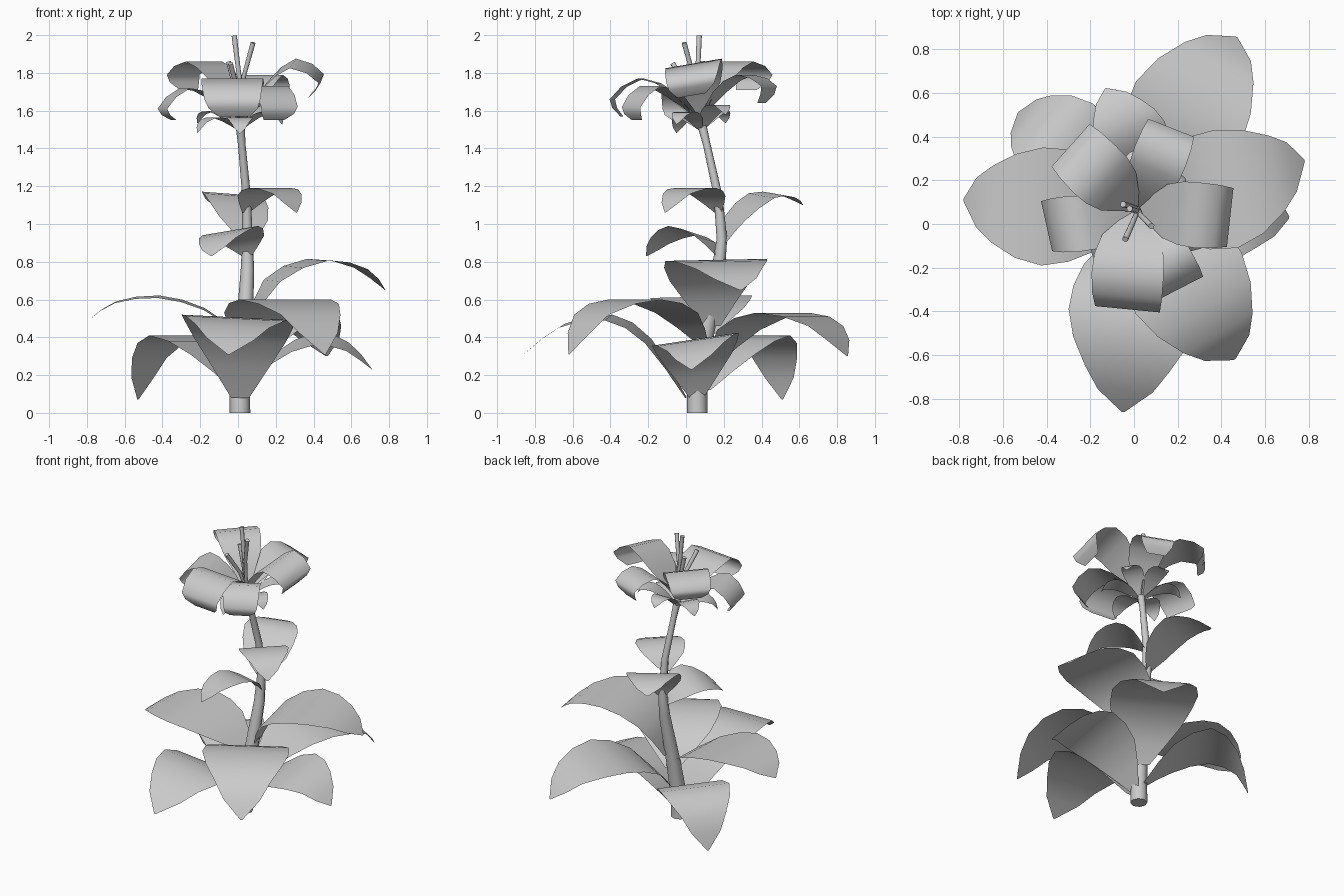
import bpy
import math
from mathutils import Vector

cube = bpy.data.objects.get("Cube")
if cube:
    bpy.data.objects.remove(cube)

grey = bpy.data.materials.new("plain_grey")
grey.use_nodes = True
COLOUR = (0.6, 0.6, 0.6, 1)
grey.diffuse_color = COLOUR
grey.node_tree.nodes["Principled BSDF"].inputs["Base Color"].default_value = COLOUR

# Relative widths from root to tip, two rows per path span
LEAF = [.16, .5, .8, .95, 1, .88, .65, .42, .02]
PETAL = [.12, .46, .82, .97, 1, .97, .9, .8, .5]


def smooth_path(points):
    """Points of the path plus a rounded midpoint in each span."""
    p = [Vector(q) for q in points]
    p = [2 * p[0] - p[1]] + p + [2 * p[-1] - p[-2]]
    rows = []
    for a, b, c, d in zip(p, p[1:], p[2:], p[3:]):
        rows += [b, (9 * (b + c) - a - d) / 16]
    return rows + [p[-2]]


def blade(name, points, width, profile, roll=0):
    """Thin arched strip, flat across, whose width follows the profile."""
    rows = smooth_path(points)
    d = rows[-1] - rows[0]
    side = Vector((d.y, -d.x, 0)).normalized()
    side.z = roll
    verts = []
    for centre, w in zip(rows, profile):
        half = side * w * width / 2
        verts += [centre - half, centre + half]
    faces = [(i, i + 1, i + 3, i + 2) for i in range(0, len(verts) - 2, 2)]
    mesh = bpy.data.meshes.new(name)
    mesh.from_pydata(verts, [], faces)
    mesh.shade_smooth()
    mesh.materials.append(grey)
    bpy.context.collection.objects.link(bpy.data.objects.new(name, mesh))


def tube(name, points, radii):
    """Round rod along a path with a radius at each point."""
    curve = bpy.data.curves.new(name, "CURVE")
    curve.dimensions = "3D"
    curve.bevel_depth = 1
    curve.bevel_resolution = 2
    curve.use_fill_caps = True
    spline = curve.splines.new("POLY")
    spline.points.add(len(points) - 1)
    for pt, co, r in zip(spline.points, points, radii):
        pt.co = (*co, 1)
        pt.radius = r
    curve.materials.append(grey)
    bpy.context.collection.objects.link(bpy.data.objects.new(name, curve))


# Stem
tube("stem",
     [(.01, .06, 0), (.01, .06, .12), (.03, .1, .4), (.05, .17, .75),
      (.05, .19, .92), (.045, .17, 1.15), (.02, .11, 1.42), (.01, .08, 1.54)],
     [.055, .054, .046, .036, .028, .023, .02, .025])

# Large lower leaves: root, rise, crest, outer bend and drooping tip
blade("front_leaf",
      [(.01, 0, .08), (.01, -.2, .38), (0, -.41, .505), (-.03, -.66, .46), (-.05, -.86, .31)],
      .6, LEAF, .05)
blade("left_low_leaf",
      [(.04, .06, .08), (.19, .06, .29), (.4, .05, .39), (.58, .05, .35), (.71, .03, .23)],
      .46, LEAF, -.15)
blade("back_right_leaf",
      [(0, .1, .12), (-.14, .22, .31), (-.33, .37, .41), (-.47, .47, .29), (-.53, .51, .07)],
      .46, LEAF)
blade("back_left_leaf",
      [(.04, .13, .24), (.13, .28, .44), (.25, .51, .53), (.39, .74, .46), (.47, .855, .3)],
      .56, LEAF)
blade("right_leaf",
      [(.02, .1, .41), (-.18, .09, .55), (-.42, .08, .615), (-.65, .09, .585), (-.78, .11, .5)],
      .54, LEAF, .025)
blade("front_left_leaf",
      [(.04, .1, .35), (.12, -.05, .53), (.25, -.27, .6), (.385, -.5, .52), (.46, -.62, .31)],
      .56, LEAF)
blade("left_high_leaf",
      [(.05, .14, .46), (.18, .13, .7), (.42, .16, .81), (.65, .23, .765), (.78, .29, .65)],
      .55, LEAF, -.02)

# Small leaves on the upper stem
blade("upper_front_leaf",
      [(.05, .17, .83), (.02, .1, .92), (-.04, -.02, .965), (-.11, -.14, .91), (-.14, -.21, .83)],
      .33, LEAF, -.15)
blade("upper_back_leaf",
      [(.05, .2, .9), (.03, .26, 1.03), (-.02, .4, 1.15), (-.08, .53, 1.15), (-.13, .62, 1.1)],
      .35, LEAF, -.07)
blade("upper_left_leaf",
      [(.04, .17, 1.06), (.09, .12, 1.15), (.17, .05, 1.19), (.26, -.05, 1.16), (.31, -.11, 1.06)],
      .32, LEAF)

# Petals: inner rise, crest, outer bend and curled end
HEART = (.02, .07, 1.55)
blade("left_petal",
      [HEART, (.14, .06, 1.73), (.29, .04, 1.85), (.44, .03, 1.77), (.38, .03, 1.68)],
      .3, PETAL, -.17)
blade("front_petal",
      [HEART, (-.01, -.06, 1.69), (-.03, -.24, 1.77), (-.03, -.39, 1.66), (-.02, -.34, 1.57)],
      .33, PETAL)
blade("right_petal",
      [HEART, (-.13, .02, 1.66), (-.28, 0, 1.72), (-.4, -.01, 1.61), (-.34, -.01, 1.55)],
      .26, PETAL)
blade("back_right_petal",
      [HEART, (-.07, .15, 1.76), (-.18, .25, 1.86), (-.29, .36, 1.79), (-.26, .32, 1.71)],
      .29, PETAL)
blade("back_left_petal",
      [HEART, (.07, .18, 1.7), (.12, .31, 1.79), (.17, .44, 1.73), (.15, .4, 1.64)],
      .25, PETAL)
blade("front_left_petal",
      [HEART, (.09, -.05, 1.67), (.16, -.19, 1.73), (.22, -.29, 1.62), (.19, -.26, 1.55)],
      .24, PETAL)

# Ring of small sepals under the petals, tilted with the flower head
for i in range(6):
    a = math.radians(30 + 60 * i)
    path = []
    for r, z in [(.01, 1.5), (.08, 1.56), (.16, 1.595), (.23, 1.58), (.26, 1.53)]:
        x, y = r * math.cos(a), r * math.sin(a)
        path.append((.01 + x, .08 + y, z + .1 * x + .2 * y))
    blade(f"sepal_{i + 1}", path, .14, LEAF)

# Stamens
for i, (mid, tip) in enumerate([((.01, .06, 1.75), (-.02, .07, 1.997)),
                                ((.03, .04, 1.78), (.08, -.01, 1.96)),
                                ((0, .02, 1.7), (-.04, -.07, 1.85)),
                                ((-.01, .08, 1.7), (-.05, .09, 1.86))]):
    tube(f"stamen_{i + 1}", [HEART, mid, tip], [.01, .012, .014])
